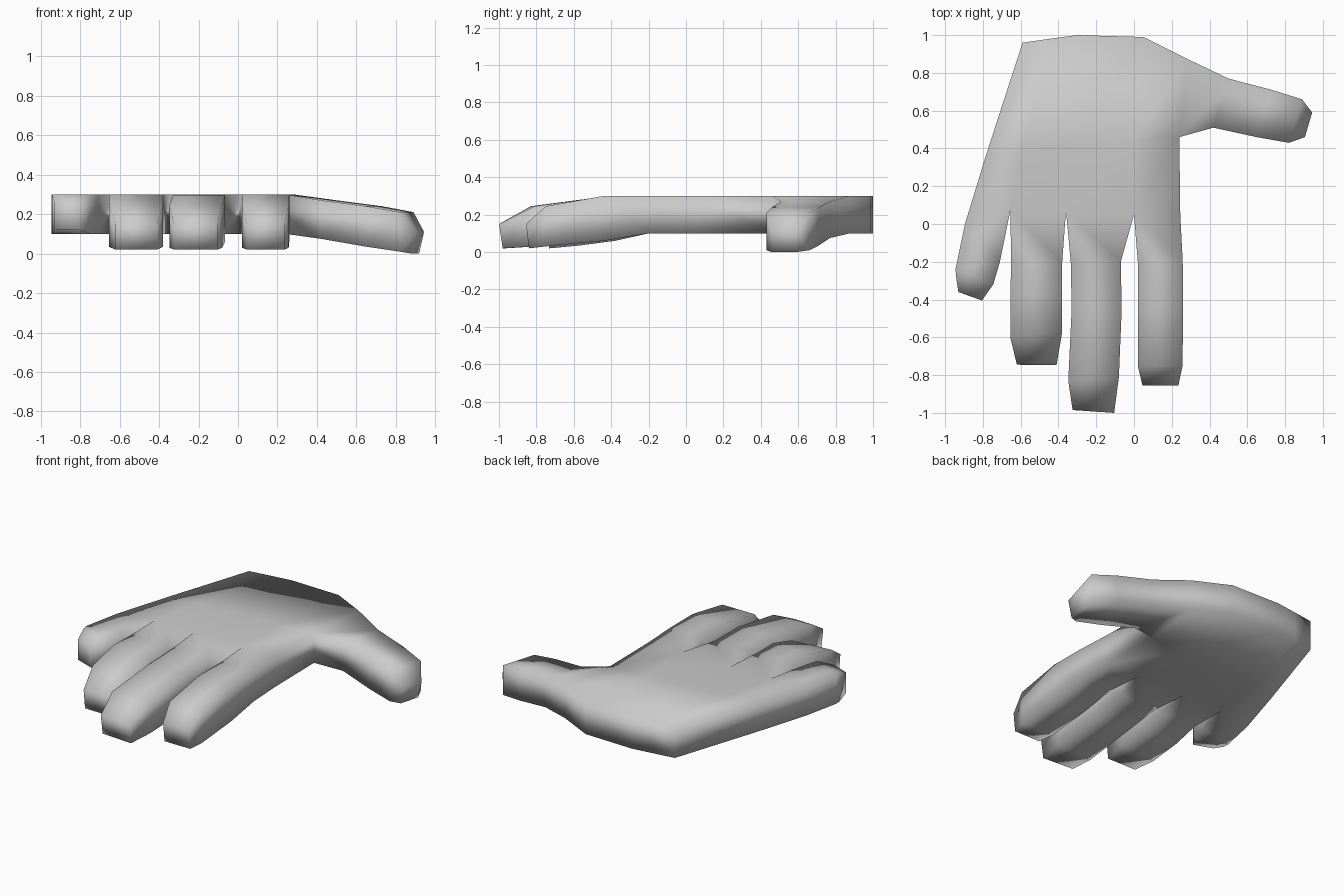
import bpy, bmesh

if "Cube" in bpy.data.objects:
    bpy.data.objects.remove(bpy.data.objects["Cube"])

bm = bmesh.new()
points = {}      # plan position -> (bottom vertex, top vertex)
edge_use = {}    # plan edge -> number of cells using it


def point(x, y, zb=0.1, zt=0.3, pull=(0, 0)):
    """One plan point becomes a bottom and a top vertex."""
    key = (round(x, 3), round(y, 3))
    if key not in points:
        points[key] = (bm.verts.new((x + pull[0], y + pull[1], zb)),
                       bm.verts.new((x, y, zt)))
    return key


def cell(*keys):
    """Top and bottom face over one plan quad."""
    bm.faces.new([points[k][1] for k in keys])
    bm.faces.new([points[k][0] for k in reversed(keys)])
    for a, b in zip(keys, keys[1:] + keys[:1]):
        e = tuple(sorted((a, b)))
        edge_use[e] = edge_use.get(e, 0) + 1


def digit(base_left, base_right, stations, pull=(0, 0)):
    """Chain of cells growing out of two palm points."""
    a, b = base_left, base_right
    for i, (xl, yl, xr, yr, zb, zt) in enumerate(stations):
        p = pull if i == len(stations) - 1 else (0, 0)
        c, d = point(xl, yl, zb, zt, p), point(xr, yr, zb, zt, p)
        cell(a, c, d, b)
        a, b = c, d


# palm: rows from the finger webs to the wrist
rows = [
    [(-.895, 0), (-.655, .07), (-.36, .07), (0, .05), (.245, .05)],
    [(-.785, .36), (-.59, .4), (-.34, .42), (0, .44), (.24, .46)],
    [(-.59, .96), (-.45, .98), (-.3, 1), (.05, .99), (.28, .875)],
]
grid = [[point(*p) for p in row] for row in rows]
for r0, r1 in zip(grid, grid[1:]):
    for i in range(4):
        cell(r0[i], r0[i + 1], r1[i + 1], r1[i])
web = grid[0]

# little finger (straight)
digit(web[0], web[1], [
    (-.945, -.24, -.71, -.2, .1, .3),
    (-.942, -.28, -.745, -.32, .1, .3),
    (-.93, -.36, -.805, -.405, .12, .26)])
# ring finger
digit(web[1], web[2], [
    (-.65, -.2, -.38, -.2, .1, .3),
    (-.655, -.38, -.38, -.38, .06, .3),
    (-.655, -.6, -.38, -.57, .035, .245),
    (-.62, -.745, -.41, -.747, .02, .15)], (0, .015))
# middle finger
digit(web[2], web[3], [
    (-.335, -.2, -.07, -.2, .1, .3),
    (-.33, -.45, -.065, -.45, .06, .295),
    (-.348, -.83, -.08, -.81, .03, .245),
    (-.325, -.985, -.105, -1, .02, .15)], (0, .02))
# index finger
digit(web[3], web[4], [
    (.02, -.2, .258, -.2, .1, .3),
    (.02, -.44, .26, -.44, .06, .3),
    (.02, -.75, .257, -.75, .03, .245),
    (.045, -.855, .235, -.855, .02, .15)], (0, .015))
# thumb
digit(grid[1][4], grid[2][4], [
    (.42, .51, .5, .77, .075, .27),
    (.65, .46, .73, .71, .035, .24),
    (.82, .43, .89, .66, .01, .21),
    (.905, .46, .943, .59, 0, .11)], (-.025, 0))

# side walls around the outline
for (a, b), n in edge_use.items():
    if n == 1:
        bm.faces.new([points[a][0], points[b][0], points[b][1], points[a][1]])
bmesh.ops.recalc_face_normals(bm, faces=bm.faces[:])
for f in bm.faces:
    f.smooth = True

mesh = bpy.data.meshes.new("hand")
bm.to_mesh(mesh)
bm.free()
hand = bpy.data.objects.new("hand", mesh)
bpy.context.collection.objects.link(hand)
